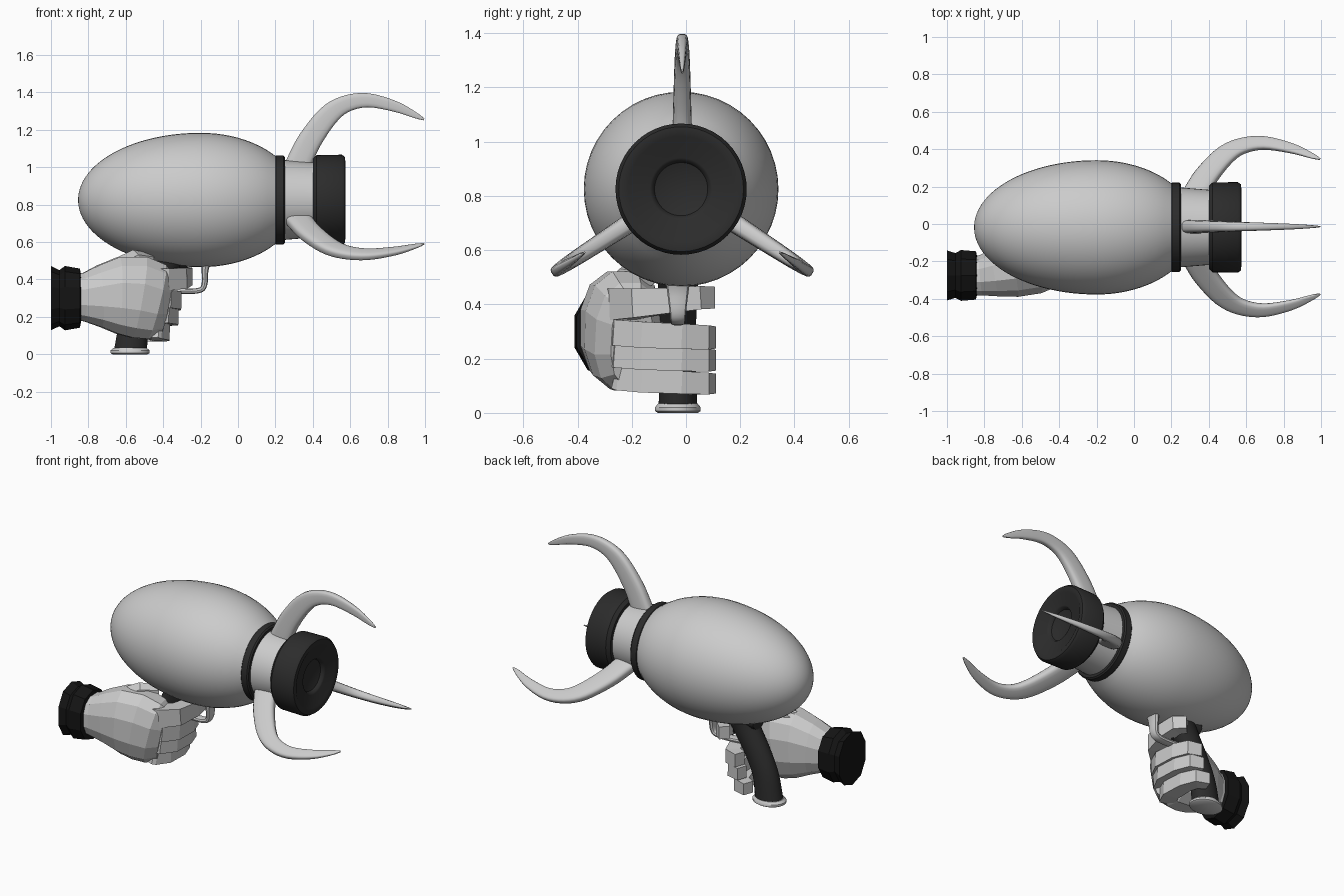
import bpy, bmesh
from math import cos, sin, pi, radians, sqrt, copysign
from mathutils import Vector, Matrix

AXIS_Y, AXIS_Z = -0.018, 0.825


def material(name, v):
    m = bpy.data.materials.new(name)
    m.diffuse_color = (v, v, v, 1)
    return m


DARK = material("dark_rubber", 0.025)
BLACK = material("black_cloth", 0.007)


def loft(name, rings, mat=None, smooth=True):
    """Skin a list of equal-sized point rings and cap both ends."""
    bm = bmesh.new()
    vs = [[bm.verts.new(p) for p in r] for r in rings]
    n = len(vs[0])
    for a, b in zip(vs, vs[1:]):
        for i in range(n):
            j = (i + 1) % n
            bm.faces.new((a[i], a[j], b[j], b[i]))
    bm.faces.new(vs[0])
    bm.faces.new(vs[-1])
    bmesh.ops.recalc_face_normals(bm, faces=bm.faces)
    me = bpy.data.meshes.new(name)
    bm.to_mesh(me)
    bm.free()
    ob = bpy.data.objects.new(name, me)
    bpy.context.collection.objects.link(ob)
    if mat:
        me.materials.append(mat)
    if smooth:
        bpy.ops.object.select_all(action='DESELECT')
        ob.select_set(True)
        bpy.context.view_layer.objects.active = ob
        bpy.ops.object.shade_smooth_by_angle(angle=radians(40))
    return ob


def lathe(name, profile, mat=None, n=48):
    """Turn an (x, radius) profile about the barrel axis."""
    return loft(name, [[(x, AXIS_Y + r * cos(2 * pi * i / n), AXIS_Z + r * sin(2 * pi * i / n))
                        for i in range(n)] for x, r in profile], mat)


def spline(rows, steps=4):
    """Catmull-Rom through rows of numbers."""
    out = []
    for i in range(len(rows) - 1):
        p = [rows[max(i - 1, 0)], rows[i], rows[i + 1], rows[min(i + 2, len(rows) - 1)]]
        for s in range(steps):
            t = s / steps
            out.append([0.5 * (2 * b + (c - a) * t + (2 * a - 5 * b + 4 * c - d) * t * t
                               + (3 * b - a - 3 * c + d) * t ** 3) for a, b, c, d in zip(*p)])
    return out + [list(rows[-1])]


def sweep(name, rows, up, n=12, mat=None, smooth=True, power=1.0):
    """Rows are x, y, z, half size across, half size along up."""
    up = Vector(up)
    pts = [Vector(r[:3]) for r in rows]
    rings = []
    k = sqrt(2) if n == 4 else 1
    for i, r in enumerate(rows):
        t = pts[min(i + 1, len(pts) - 1)] - pts[max(i - 1, 0)]
        side = t.cross(up).normalized()
        u = side.cross(t).normalized()
        ring = []
        for j in range(n):
            a = 2 * pi * (j + 0.5) / n
            c, s = cos(a), sin(a)
            c, s = copysign(abs(c) ** power, c), copysign(abs(s) ** power, s)
            ring.append(pts[i] + side * c * r[3] * k + u * s * r[4] * k)
        rings.append(ring)
    return loft(name, rings, mat, smooth)


# Egg-shaped body
egg = []
for i in range(25):
    a = pi - 0.02 - (pi / 2 - 0.02) * i / 24
    egg.append((-0.2 + 0.655 * cos(a), 0.359 * sin(a)))
for i in range(1, 11):
    x = 0.04 * i
    egg.append((-0.2 + x, 0.359 * sqrt(1 - (x / 0.53) ** 2)))
lathe("body", egg)

# Collar, neck and muzzle
lathe("collar", [(0.195, 0.2), (0.195, 0.232), (0.203, 0.239), (0.242, 0.239),
                 (0.25, 0.231), (0.25, 0.2)], DARK)
lathe("neck", [(0.24, 0.214), (0.41, 0.2)])
lathe("muzzle", [(0.4, 0.15), (0.4, 0.222), (0.42, 0.24), (0.555, 0.242), (0.572, 0.23),
                 (0.574, 0.205), (0.568, 0.195), (0.558, 0.115), (0.553, 0.106),
                 (0.535, 0.098), (0.522, 0.06), (0.52, 0.005)], DARK)

# Three curved prongs around the neck: x, side, radius, half depth, half width
prong = [(0.31, 0, 0.16, 0.07, 0.036), (0.333, 0, 0.215, 0.068, 0.036),
         (0.385, 0, 0.32, 0.064, 0.033), (0.479, 0, 0.447, 0.057, 0.029),
         (0.572, 0, 0.512, 0.046, 0.025), (0.693, 0, 0.533, 0.038, 0.021),
         (0.84, 0, 0.5, 0.029, 0.015), (0.95, 0, 0.452, 0.016, 0.008),
         (0.995, 0, 0.43, 0.005, 0.003)]
for label, angle in (("top", 0), ("left", 123), ("right", -123)):
    ob = sweep("prong_" + label, spline(prong), (0, 1, 0), 16, power=0.6)
    ob.data.transform(Matrix.Translation((0, AXIS_Y + 0.004, AXIS_Z))
                      @ Matrix.Rotation(radians(angle), 4, 'X'))

# Pistol grip with butt cap
GY = -0.03
sweep("grip", spline([(-0.36, GY, 0.55, 0.1, 0.085), (-0.41, GY, 0.45, 0.085, 0.072),
                      (-0.49, GY, 0.31, 0.08, 0.068), (-0.55, GY, 0.17, 0.082, 0.068),
                      (-0.575, GY, 0.02, 0.088, 0.072)]), (0, 1, 0), 20, DARK)
sweep("grip_cap", [(-0.577, GY, 0.0, 0.095, 0.075), (-0.577, GY, 0.007, 0.106, 0.085),
                   (-0.577, GY, 0.02, 0.106, 0.085), (-0.577, GY, 0.034, 0.09, 0.074)],
      (0, 1, 0), 24)

# Trigger housing, trigger and guard
sweep("trigger_housing", [(-0.5, GY, 0.5, 0.05, 0.06), (-0.27, GY, 0.49, 0.035, 0.05)],
      (0, 1, 0), 12, DARK)
sweep("trigger", spline([(-0.31, GY, 0.49, 0.025, 0.02), (-0.325, GY, 0.42, 0.02, 0.02),
                         (-0.31, GY, 0.37, 0.012, 0.018)]), (0, 1, 0), 8, DARK)
sweep("trigger_guard", spline([(-0.165, GY, 0.52, 0.032, 0.05), (-0.176, GY, 0.45, 0.019, 0.04),
                               (-0.18, GY, 0.37, 0.016, 0.03), (-0.21, GY, 0.341, 0.015, 0.028),
                               (-0.3, GY, 0.338, 0.015, 0.028), (-0.43, GY, 0.35, 0.015, 0.028)]),
      (0, 1, 0), 10, power=0.7)

# Low-poly glove: palm with the back of the hand towards -y
sweep("palm", [(-0.88, -0.275, 0.305, 0.11, 0.12), (-0.82, -0.275, 0.305, 0.11, 0.135),
               (-0.74, -0.262, 0.31, 0.13, 0.17), (-0.64, -0.245, 0.315, 0.15, 0.212),
               (-0.53, -0.23, 0.305, 0.148, 0.226), (-0.44, -0.215, 0.28, 0.125, 0.21),
               (-0.39, -0.2, 0.27, 0.08, 0.175)],
      (0, 0, 1), 12, smooth=False, power=0.85)

# Fingers curling round the grip: z, forward shift, half height
for label, z, dx, h in (("middle", 0.282, 0.0, 0.048), ("ring", 0.198, -0.016, 0.045),
                        ("little", 0.112, -0.062, 0.043)):
    sweep("finger_" + label,
          [(-0.46, -0.25, z + 0.02, 0.04, h), (-0.39 + dx, -0.23, z + 0.014, 0.05, h),
           (-0.352 + dx, -0.155, z + 0.006, 0.05, h), (-0.35 + dx, -0.02, z, 0.045, h * 0.97),
           (-0.375 + dx, 0.055, z - 0.004, 0.044, h * 0.93),
           (-0.44 + dx, 0.078, z - 0.004, 0.034, h * 0.85)],
          (0, 0, 1), 4, smooth=False)
sweep("finger_index",
      [(-0.5, -0.26, 0.4, 0.045, 0.06), (-0.39, -0.235, 0.4, 0.052, 0.058),
       (-0.315, -0.175, 0.405, 0.048, 0.054), (-0.285, -0.05, 0.415, 0.042, 0.046),
       (-0.29, 0.04, 0.425, 0.04, 0.043), (-0.335, 0.085, 0.425, 0.032, 0.04)],
      (0, 0, 1), 4, smooth=False)

# Thumb folded over the top of the palm
sweep("thumb", [(-0.72, -0.24, 0.4, 0.06, 0.06), (-0.63, -0.23, 0.46, 0.065, 0.06),
                (-0.55, -0.2, 0.505, 0.055, 0.055), (-0.47, -0.14, 0.5, 0.04, 0.04)],
      (0, 0, 1), 6, smooth=False)

# Cuff, pinched in the middle
sweep("cuff", [(-1.0, -0.275, 0.3, 0.14, 0.172), (-0.955, -0.275, 0.3, 0.125, 0.15),
               (-0.925, -0.275, 0.3, 0.142, 0.172), (-0.845, -0.275, 0.3, 0.135, 0.158),
               (-0.84, -0.275, 0.3, 0.11, 0.13)],
      (0, 0, 1), 10, BLACK, smooth=False, power=0.9)
